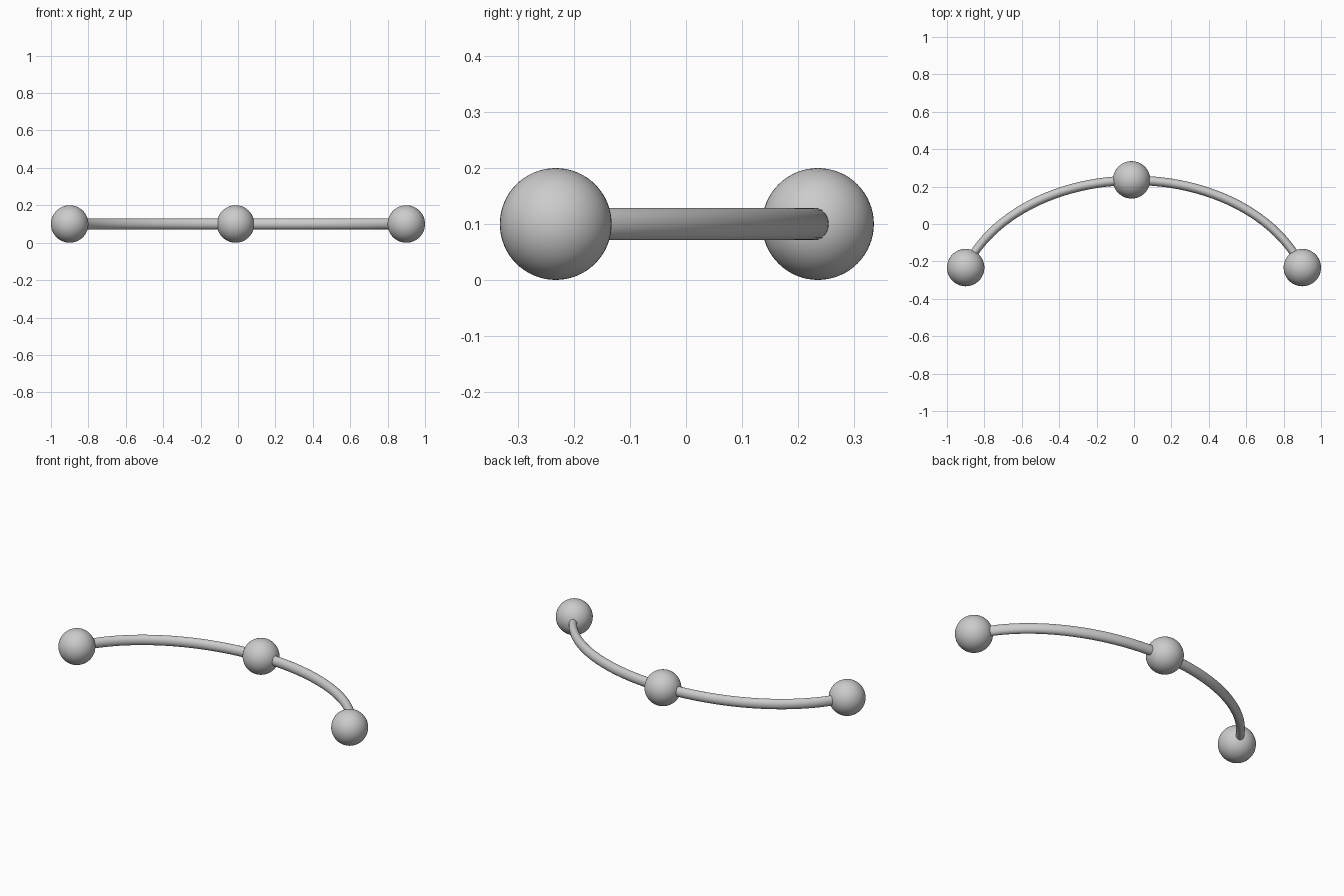
import bpy, bmesh
from math import sin, cos, pi, asin

if "Cube" in bpy.data.objects:
    bpy.data.objects.remove(bpy.data.objects["Cube"])

Z = 0.1            # height of all centres
A, B = 0.953, 0.695  # ellipse radii of the bowed rod
CY = 0.233 - B     # ellipse centre in y


def ball(name, x, y):
    bpy.ops.mesh.primitive_uv_sphere_add(segments=48, ring_count=32, radius=0.1,
                                         location=(x, y, Z))
    bpy.context.object.name = name
    bpy.ops.object.shade_smooth()


# Balls at both ends and near the middle
ball("left_ball", -0.9, -0.233)
ball("right_ball", 0.9, -0.233)
ball("middle_ball", -0.013, 0.236)

# Bowed rod: oval section swept along the arc, slimmer towards the ends
bm = bmesh.new()
N, M = 48, 24
end = asin(0.9 / A)
rings = []
for i in range(N + 1):
    t = -1 + 2 * i / N
    a = t * end
    x, y = A * sin(a), CY + B * cos(a)
    nx, ny = sin(a) / A, cos(a) / B
    length = (nx * nx + ny * ny) ** 0.5
    nx, ny = nx / length, ny / length
    w = 0.019 + 0.006 * abs(ny)
    rings.append([bm.verts.new((x + nx * w * cos(p), y + ny * w * cos(p), Z + 0.029 * sin(p)))
                  for p in (2 * pi * j / M for j in range(M))])
for r, s in zip(rings, rings[1:]):
    for j in range(M):
        k = (j + 1) % M
        bm.faces.new((r[j], r[k], s[k], s[j]))
bm.faces.new(rings[0])
bm.faces.new(rings[-1])
bmesh.ops.recalc_face_normals(bm, faces=bm.faces)
mesh = bpy.data.meshes.new("bowed_rod")
bm.to_mesh(mesh)
bm.free()
rod = bpy.data.objects.new("bowed_rod", mesh)
bpy.context.collection.objects.link(rod)
for p in mesh.polygons:
    p.use_smooth = len(p.vertices) == 4
